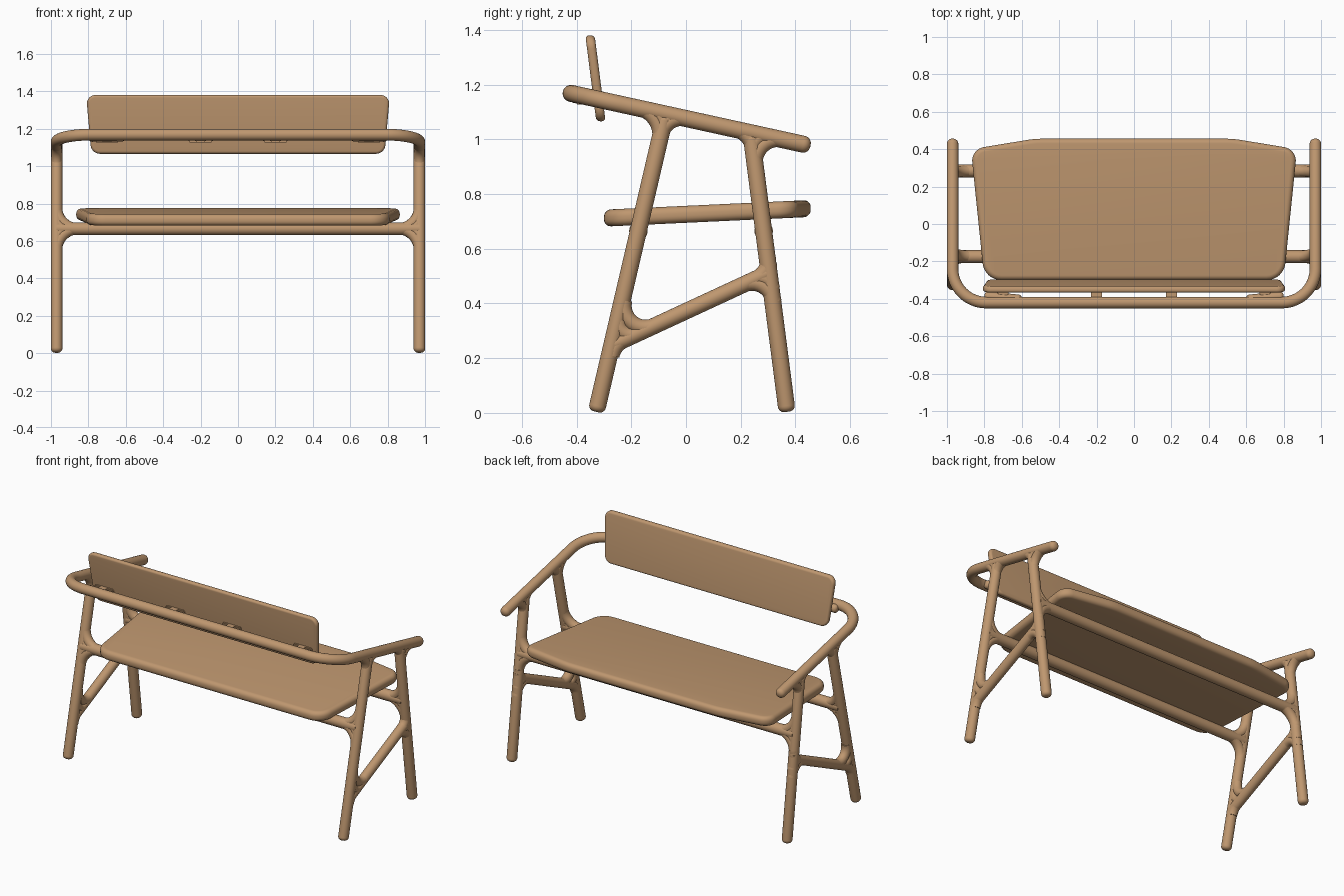
import bpy, bmesh, math
from mathutils import Vector as V

if "Cube" in bpy.data.objects:
    bpy.data.objects.remove(bpy.data.objects["Cube"])

wood = bpy.data.materials.new("warm wood")
wood.diffuse_color = (0.52, 0.31, 0.16, 1)
wood.use_nodes = True
wood.node_tree.nodes["Principled BSDF"].inputs["Base Color"].default_value = wood.diffuse_color


def finish(bm, name, angle=40):
    bmesh.ops.recalc_face_normals(bm, faces=bm.faces[:])
    me = bpy.data.meshes.new(name)
    bm.to_mesh(me)
    bm.free()
    me.materials.append(wood)
    ob = bpy.data.objects.new(name, me)
    bpy.context.collection.objects.link(ob)
    bpy.ops.object.select_all(action='DESELECT')
    ob.select_set(True)
    bpy.context.view_layer.objects.active = ob
    bpy.ops.object.shade_smooth_by_angle(angle=math.radians(angle))
    return ob


def tube(bm, pts, r, soft=0.0, n=24):
    """Round bar swept along pts, ends rounded by the radius soft."""
    pts = [V(p) for p in pts]
    rings = [(p, r) for p in pts]
    if soft:
        d0, d1 = (pts[1] - pts[0]).normalized(), (pts[-2] - pts[-1]).normalized()
        prof = [(soft * (1 - math.sin(a)), r - soft * (1 - math.cos(a)))
                for a in (math.radians(15 * k) for k in range(6, -1, -1))]
        rings = ([(pts[0] + d0 * o, q) for o, q in prof] + rings[1:-1] +
                 [(pts[-1] + d1 * o, q) for o, q in reversed(prof)])
    side, prev = None, None
    for i, (p, q) in enumerate(rings):
        t = (rings[min(i + 1, len(rings) - 1)][0] - rings[max(i - 1, 0)][0]).normalized()
        if side is None:
            side = t.orthogonal()
        side = (side - t * side.dot(t)).normalized()
        up = t.cross(side)
        ring = [bm.verts.new(p + (side * math.cos(a) + up * math.sin(a)) * q)
                for a in (math.tau * k / n for k in range(n))]
        if prev:
            for k in range(n):
                bm.faces.new((prev[k], prev[(k + 1) % n], ring[(k + 1) % n], ring[k]))
        else:
            bm.faces.new(ring[::-1])
        prev = ring
    bm.faces.new(prev)


def arc(corner, a, b, R, n=10):
    """Arc points tangent to the two directions leaving a corner."""
    corner, a, b = V(corner), V(a).normalized(), V(b).normalized()
    half = a.angle(b) / 2
    c = corner + (a + b).normalized() * (R / math.sin(half))
    t = R / math.tan(half)
    u, w = corner + a * t - c, corner + b * t - c
    ang = u.angle(w)
    return [c + (u * math.sin((1 - k / n) * ang) + w * math.sin(k / n * ang)) / math.sin(ang)
            for k in range(n + 1)]


def fillet(bm, corner, a, b, R, r):
    """Blend between two bars: nested bent tubes."""
    for f in (1, 0.55):
        tube(bm, arc(corner, a, b, R * f), r * 0.97)


def slab(name, outline, thick, bevel, place):
    """Board from (u, v, corner radius) points; place maps u, v, w to 3D."""
    pts, n = [], len(outline)
    for i, (u, v, R) in enumerate(outline):
        p = V((u, v, 0))
        a = V((*outline[i - 1][:2], 0)) - p
        b = V((*outline[(i + 1) % n][:2], 0)) - p
        pts += arc(p, a, b, R, 8)
    bm = bmesh.new()
    f = bm.faces.new([bm.verts.new((p.x, p.y, -thick / 2)) for p in pts])
    ex = bmesh.ops.extrude_face_region(bm, geom=[f])
    bmesh.ops.translate(bm, vec=(0, 0, thick),
                        verts=[g for g in ex['geom'] if isinstance(g, bmesh.types.BMVert)])
    rim = [e for e in bm.edges if abs(e.verts[0].co.z - e.verts[1].co.z) < 1e-6]
    bmesh.ops.bevel(bm, geom=rim, offset=bevel, segments=5, profile=0.5, affect='EDGES')
    for v in bm.verts:
        v.co = place(*v.co)
    finish(bm, name)


def rail_z(y):
    return 1.168 - 0.219 * (y + 0.42)


# Side frame lines in y, z
X = 0.97
back_a, back_b = V((0, -0.329, 0.0)), V((0, -0.075, 1.09))
front_a, front_b = V((0, 0.37, 0.0)), V((0, 0.238, 1.02))
back_d, front_d = (back_b - back_a).normalized(), (front_b - front_a).normalized()
rail_d = V((0, 1, -0.219)).normalized()
str_a, str_b = V((0, -0.263, 0.25)), V((0, 0.307, 0.514))
str_d = (str_b - str_a).normalized()

for s, label in ((1, "right"), (-1, "left")):
    o = V((s * X, 0, 0))
    # Legs with blends into the arm rail
    for nm, a, b, d, radii in (("back_leg", back_a, back_b, back_d, (0.10, 0.08)),
                               ("front_leg", front_a, front_b, front_d, (0.085, 0.085))):
        bm = bmesh.new()
        tube(bm, [o + a + d * 0.004, o + b], 0.031, 0.022)
        top = a + d * ((rail_z(b.y) - a.z) / d.z)
        top.z = rail_z(top.y)
        fillet(bm, o + top, -d, -rail_d, radii[0], 0.029)
        fillet(bm, o + top, -d, rail_d, radii[1], 0.029)
        finish(bm, f"{label}_{nm}")
    # Sloping side stretcher
    bm = bmesh.new()
    tube(bm, [o + str_a, o + str_b], 0.03)
    fillet(bm, o + str_a, str_d, back_d, 0.08, 0.03)
    fillet(bm, o + str_a, str_d, -back_d, 0.085, 0.03)
    fillet(bm, o + str_b, -str_d, front_d, 0.075, 0.03)
    fillet(bm, o + str_b, -str_d, -front_d, 0.08, 0.03)
    finish(bm, f"{label}_stretcher")

# Crossbars under the seat
for nm, a, d in (("back", back_a, back_d), ("front", front_a, front_d)):
    p = a + d * (0.665 / d.z)
    bm = bmesh.new()
    tube(bm, [p + V((-X, 0, 0)), p + V((X, 0, 0))], 0.034)
    for s in (1, -1):
        for e in (1, -1):
            fillet(bm, p + V((s * X, 0, 0)), (-s, 0, 0), d * e, 0.115, 0.031)
    finish(bm, f"{nm}_crossbar")

# Continuous arm and back rail
path = [(X, 0.455)]
path += [(0.79 + 0.18 * math.cos(t), -0.24 - 0.18 * math.sin(t))
         for t in (math.pi / 2 * k / 16 for k in range(17))]
path += [(-x, y) for x, y in reversed(path)]
bm = bmesh.new()
tube(bm, [(x, y, rail_z(y)) for x, y in path], 0.031, 0.027)
finish(bm, "arm_rail")

# Seat board, slightly raised towards +y
half = [(0.80, -0.30, 0.10), (0.872, 0.40, 0.075), (0.53, 0.456, 0.5)]
slab("seat", half + [(-x, y, r) for x, y, r in reversed(half)], 0.062, 0.026,
     lambda x, y, w: V((x, y, 0.713 + 0.047 * (y + 0.275) + w)))

# Backrest board, leaning back
half = [(0.784, 1.066, 0.05), (0.812, 1.38, 0.045)]
slab("backrest", half + [(-x, z, r) for x, z, r in reversed(half)], 0.034, 0.014,
     lambda x, z, w: V((x, -0.311 - 0.127 * (z - 1.066) + w, z)))

# Mounts between rail and backrest
for i, x in enumerate((-0.7, -0.2, 0.2, 0.7)):
    bm = bmesh.new()
    for sx, sy, sz, y in ((0.06, 0.07, 0.05, -0.37), (0.13, 0.02, 0.05, -0.346)):
        c = bmesh.ops.create_cube(bm, size=1)['verts']
        for v in c:
            v.co = V((x + v.co.x * sx, y + v.co.y * sy, 1.152 + v.co.z * sz))
    bmesh.ops.bevel(bm, geom=bm.edges[:], offset=0.006, segments=2, affect='EDGES')
    if abs(x) > 0.5:
        s = math.copysign(1, x)
        tube(bm, [(s * 0.6, -0.405, 1.158), (s * 0.8, -0.385, 1.156)], 0.026, 0.02)
    finish(bm, f"backrest_mount_{i + 1}")
